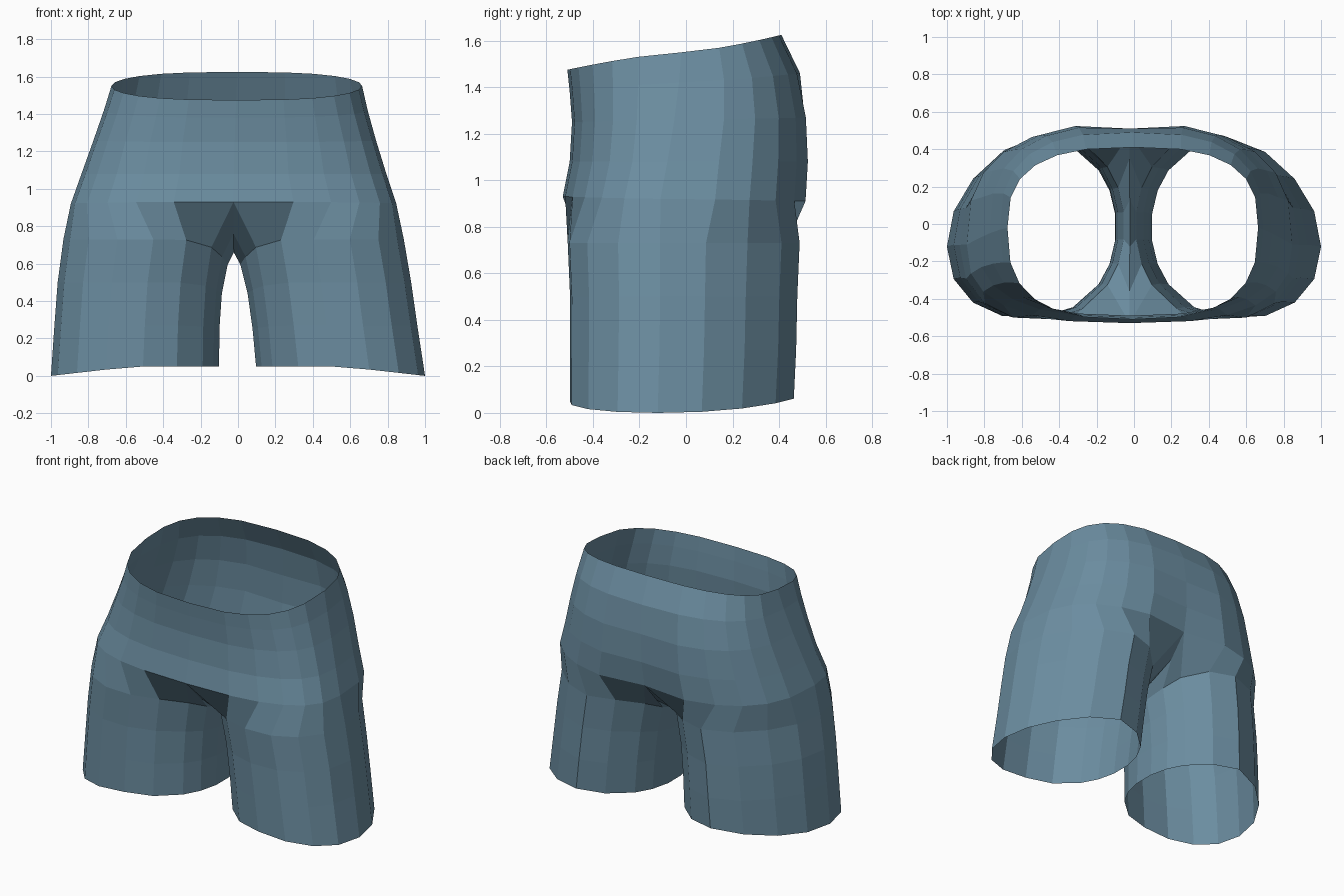
import bpy, bmesh, math

if "Cube" in bpy.data.objects:
    bpy.data.objects.remove(bpy.data.objects["Cube"])

K = 12          # wall segments from front centre, round the outside, to back centre
ARC = 142       # outer arc half-angle of a leg, degrees (the rest is inner thigh)

fabric = bpy.data.materials.new("slate blue fabric")
fabric.diffuse_color = (0.147, 0.266, 0.352, 1)
fabric.use_nodes = True
fabric.node_tree.nodes["Principled BSDF"].inputs["Base Color"].default_value = fabric.diffuse_color


def spow(v, p):
    return math.copysign(abs(v) ** p, v)


def torso_row(z, tilt, half_width, front, back, side_y, p, cleft=0.0):
    """Half ring of the seat, front centre to back centre."""
    pts = []
    for k in range(K + 1):
        t = math.pi * k / K
        c = spow(math.cos(t), p)
        y = side_y + (c * (front - side_y) if c > 0 else -c * (back - side_y))
        if k == K:
            y -= cleft
        x = 0 if k in (0, K) else half_width * spow(math.sin(t), p)
        pts.append((x, y, z - tilt * math.cos(t)))
    return pts


def leg_row(z, inner, outer, front, back, dip, hem=False):
    """Closed leg ring: outer columns first, then inner thigh columns."""
    angles = [ARC - 2 * ARC * k / K for k in range(K + 1)]
    angles += [-ARC - (360 - 2 * ARC) / 5 * i for i in range(1, 5)]
    cx, a = (inner + outer) / 2, (outer - inner) / 2
    cy, b = (front + back) / 2, (back - front) / 2
    pts = []
    for deg in angles:
        c, s = math.cos(math.radians(deg)), math.sin(math.radians(deg))
        dx = a * spow(c, 0.95)
        y = cy - b * spow(s, 0.95) - (0.23 - 0.13 * s) * max(dx, 0)
        h = z - dip * max(0, -c) ** 5
        if hem:
            h = z * (1 - max(0, c)) + 0.012 * max(0, -s) * (1 - abs(c))
        pts.append((cx + dx, y, h))
    return pts


# Seat rows from waistband down to the crotch line
torso = [
    torso_row(1.55, 0.075, 0.67, -0.51, 0.41, -0.02, 0.72),
    torso_row(1.42, 0.04, 0.705, -0.50, 0.49, -0.03, 0.73),
    torso_row(1.26, 0.01, 0.755, -0.49, 0.53, -0.05, 0.74, 0.02),
    torso_row(1.08, 0.0, 0.815, -0.50, 0.54, -0.08, 0.76, 0.03),
    torso_row(0.92, -0.01, 0.87, -0.53, 0.53, -0.11, 0.74, 0.05),
]
# Crotch seam, back to front
seam = [(0, 0.35, 0.76), (0, 0.13, 0.67), (0, -0.12, 0.66), (0, -0.36, 0.76)]
# Leg rows from the thigh down to the hem
legs = [
    leg_row(0.73, 0.03, 0.91, -0.51, 0.49, 0.14),
    leg_row(0.50, 0.065, 0.945, -0.50, 0.48, 0.06),
    leg_row(0.27, 0.085, 0.97, -0.50, 0.475, 0.02),
    leg_row(0.05, 0.095, 1.0, -0.50, 0.465, 0, hem=True),
]

# Skin the half garment
bm = bmesh.new()
rows = [[bm.verts.new(p) for p in r] for r in torso]
for up, low in zip(rows, rows[1:]):
    for k in range(K):
        bm.faces.new((up[k], low[k], low[k + 1], up[k + 1]))
rings = [rows[-1] + [bm.verts.new(p) for p in seam]]
rings += [[bm.verts.new(p) for p in r] for r in legs]
for up, low in zip(rings, rings[1:]):
    n = len(up)
    for k in range(n):
        j = (k + 1) % n
        bm.faces.new((up[k], low[k], low[j], up[j]))

# Mirror to the other leg, then let the cloth sag slightly to one side
bmesh.ops.mirror(bm, geom=bm.verts[:] + bm.edges[:] + bm.faces[:],
                 axis='X', merge_dist=0.001)
for v in bm.verts:
    v.co.x -= 0.024 * math.sin(math.pi * min(v.co.z / 1.7, 1))
bmesh.ops.recalc_face_normals(bm, faces=bm.faces[:])

mesh = bpy.data.meshes.new("shorts")
bm.to_mesh(mesh)
bm.free()
mesh.materials.append(fabric)
shorts = bpy.data.objects.new("shorts", mesh)
bpy.context.collection.objects.link(shorts)
